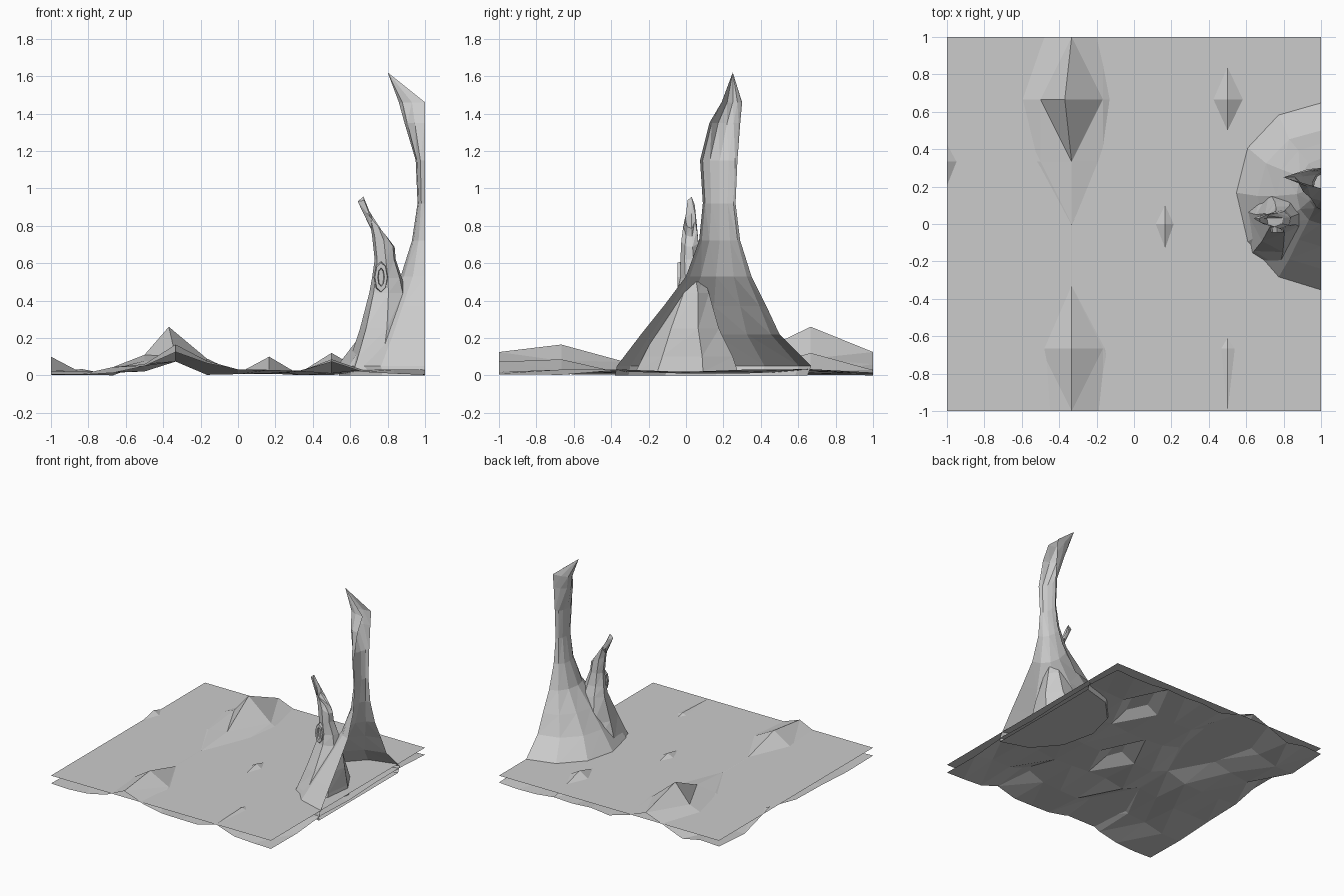
import bpy, bmesh, math, random
from mathutils import Vector

if "Cube" in bpy.data.objects:
    bpy.data.objects.remove(bpy.data.objects["Cube"])

random.seed(4)
LEVEL = 0.073


def finish(name, bm):
    me = bpy.data.meshes.new(name)
    bm.to_mesh(me)
    bm.free()
    ob = bpy.data.objects.new(name, me)
    bpy.context.collection.objects.link(ob)
    return ob


def loft(bm, rings, closed, tip=None):
    """Skin a stack of equal-length point rings, optionally ending in a tip."""
    rows = [[bm.verts.new(p) for p in r] for r in rings]
    n = len(rows[0])
    span = n if closed else n - 1
    for a, b in zip(rows, rows[1:]):
        for i in range(span):
            j = (i + 1) % n
            bm.faces.new((a[i], a[j], b[j]))
            bm.faces.new((a[i], b[j], b[i]))
    if tip:
        t = bm.verts.new(tip)
        for i in range(span):
            bm.faces.new((rows[-1][i], rows[-1][(i + 1) % n], t))
    return rows


# flat water sheet
bm = bmesh.new()
bmesh.ops.create_grid(bm, x_segments=1, y_segments=1, size=1)
bmesh.ops.translate(bm, verts=bm.verts, vec=(0, 0, LEVEL))
finish("water_sheet", bm)

# rolling ground: column, row -> height where it rises; low elsewhere
hills = {
    (3, 6): .065, (4, 6): .125, (5, 6): .06,
    (2, 5): .045, (3, 5): .11, (4, 5): .26, (5, 5): .09, (9, 5): .12,
    (0, 4): .10, (3, 4): .078, (4, 4): .10, (5, 4): .068,
    (4, 3): .074, (7, 3): .10, (4, 2): .074, (3, 2): .05,
    (3, 1): .06, (4, 1): .165, (5, 1): .078, (9, 1): .086,
    (3, 0): .05, (4, 0): .125, (5, 0): .065, (9, 0): .073, (2, 1): .045,
}
bm = bmesh.new()
bmesh.ops.create_grid(bm, x_segments=12, y_segments=6, size=1)
for v in bm.verts:
    c, r = round((v.co.x + 1) * 6), round((v.co.y + 1) * 3)
    v.co.z = hills.get((c, r), random.uniform(0.0, 0.035))
    if (c, r) == (4, 5):
        v.co.x = -0.37
bmesh.ops.triangulate(bm, faces=bm.faces)
finish("ground", bm)

# tall rock tower, trimmed open at the x = 1 border
# z, left x, middle y, front y, back y
tower = [
    (0.00, .54, .16, -.38, .65), (0.05, .53, .17, -.37, .67),
    (0.22, .66, .15, -.24, .50), (0.37, .76, .15, -.12, .43),
    (0.53, .87, .16, .00, .35), (0.72, .93, .18, .07, .29),
    (0.92, .96, .18, .09, .265), (1.15, .95, .18, .075, .275),
    (1.35, .89, .22, .125, .29), (1.46, .86, .25, .19, .30),
]


def half_ring(z, xl, ym, yf, yb):
    pts = []
    for k in range(7):
        a = math.pi * k / 6
        s = math.cos(a)
        y = ym + (yb - ym) * s if s > 0 else ym + (ym - yf) * s
        pts.append((1 - (1 - xl) * math.sin(a), y, z))
    return pts


bm = bmesh.new()
rows = loft(bm, [half_ring(*t) for t in tower], False, (.80, .25, 1.62))
bm.faces.new(rows[0])
bmesh.ops.recalc_face_normals(bm, faces=bm.faces)
finish("rock_tower", bm)

# smaller rock with a hooked spire: z, x range, y range
spire = [
    (0.02, .57, .95, -.27, .30), (0.10, .60, .94, -.23, .27),
    (0.25, .65, .93, -.15, .19), (0.44, .70, .90, -.05, .13),
    (0.52, .715, .88, -.03, .10), (0.62, .73, .845, -.03, .08),
    (0.72, .715, .84, -.025, .07), (0.80, .695, .80, -.015, .06),
    (0.87, .67, .71, .0, .05),
]


def ring(z, x0, x1, y0, y1, n=7):
    out = []
    for k in range(n):
        a = 2 * math.pi * (k + .3) / n
        # upper rings lean down towards the outer side of the hook
        lean = -0.35 * max(0, z - .62) * math.cos(a)
        out.append(((x0 + x1) / 2 + (x1 - x0) / 2 * math.cos(a),
                    (y0 + y1) / 2 + (y1 - y0) / 2 * math.sin(a), z + lean))
    return out


bm = bmesh.new()
loft(bm, [ring(*s) for s in spire], True, (.64, .03, .93))
bmesh.ops.recalc_face_normals(bm, faces=bm.faces)
finish("hooked_spire", bm)

# small oval socket on the front of the spire
bm = bmesh.new()
oval = lambda rx, rz, y: [(.765 + rx * math.cos(math.tau * k / 8), y,
                           .525 + rz * math.sin(math.tau * k / 8)) for k in range(8)]
rows = loft(bm, [oval(.04, .085, -.015), oval(.033, .078, -.045),
                 oval(.018, .05, -.045), oval(.014, .045, -.025)], True)
bm.faces.new(rows[-1])
bmesh.ops.recalc_face_normals(bm, faces=bm.faces)
finish("spire_socket", bm)
